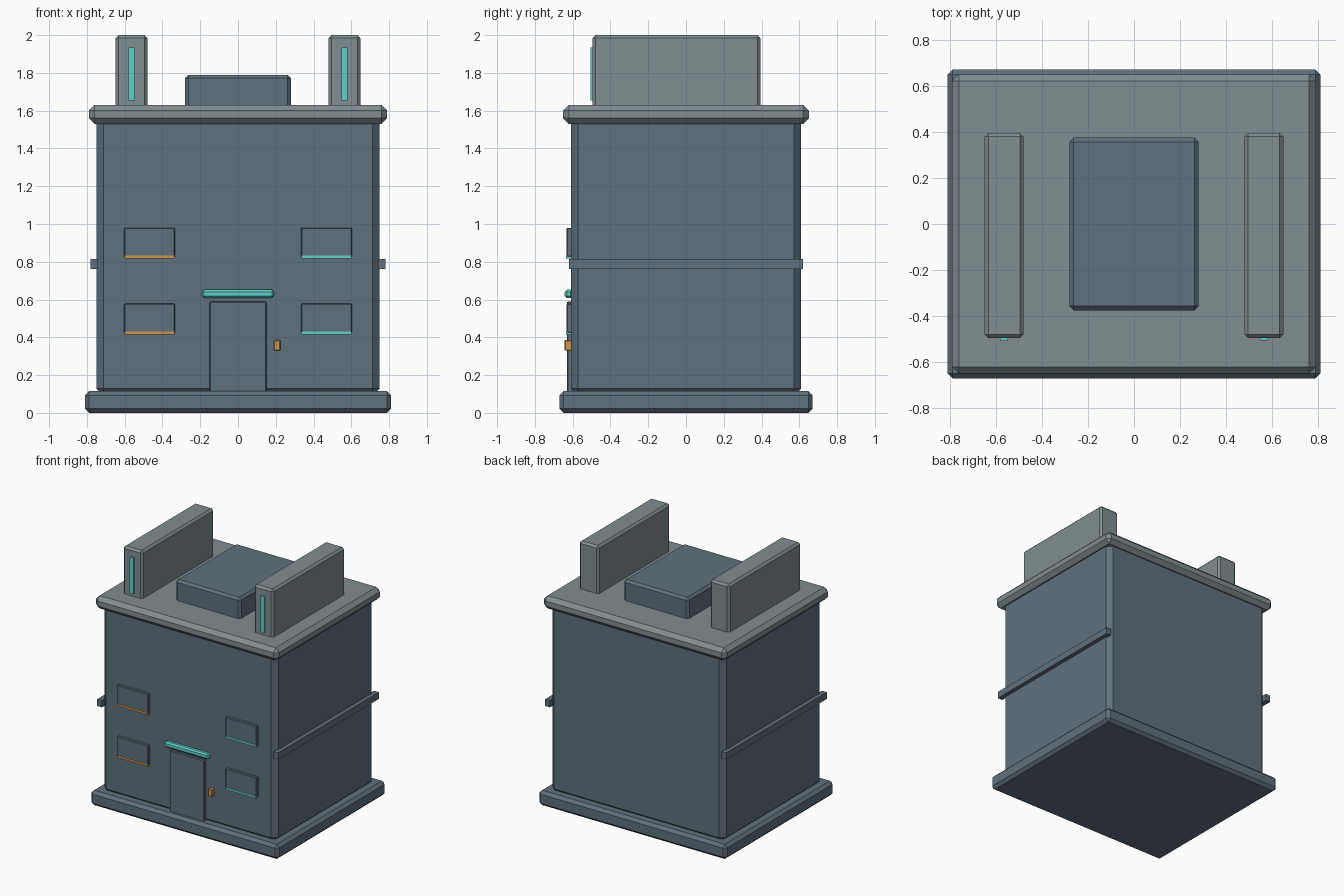
import bpy, bmesh
from mathutils import Vector

if "Cube" in bpy.data.objects:
    bpy.data.objects.remove(bpy.data.objects["Cube"])


def material(name, hex_colour):
    # sRGB hex converted to linear diffuse colour
    c = [int(hex_colour[i:i + 2], 16) / 255 for i in (0, 2, 4)]
    lin = [v / 12.92 if v <= 0.04045 else ((v + 0.055) / 1.055) ** 2.4 for v in c]
    m = bpy.data.materials.new(name)
    m.diffuse_color = (*lin, 1)
    m.use_nodes = True
    m.node_tree.nodes["Principled BSDF"].inputs["Base Color"].default_value = m.diffuse_color
    return m


SLATE = material("slate blue wall", "5F717E")
STONE = material("grey green roof", "808E91")
CYAN = material("cyan light", "5FD0C8")
AMBER = material("amber light", "CC9648")


def box(name, x, y, z, mat, bevel=0.0):
    """Chamfered box spanning the (min, max) ranges x, y, z."""
    bm = bmesh.new()
    bmesh.ops.create_cube(bm, size=1)
    lo, hi = Vector((x[0], y[0], z[0])), Vector((x[1], y[1], z[1]))
    for v in bm.verts:
        v.co = Vector([lo[i] + (hi[i] - lo[i]) * (v.co[i] + 0.5) for i in range(3)])
    if bevel:
        bmesh.ops.bevel(bm, geom=bm.edges[:], offset=bevel, segments=1,
                        affect='EDGES', profile=0.5)
    me = bpy.data.meshes.new(name)
    bm.to_mesh(me)
    bm.free()
    me.materials.append(mat)
    ob = bpy.data.objects.new(name, me)
    bpy.context.collection.objects.link(ob)
    return ob


# Main masses
box("base", (-0.81, 0.81), (-0.67, 0.67), (0, 0.115), SLATE, 0.022)
box("body", (-0.75, 0.75), (-0.61, 0.61), (0.093, 1.57), SLATE, 0.037)
box("roof_slab", (-0.79, 0.79), (-0.65, 0.65), (1.53, 1.63), STONE, 0.03)
box("roof_box", (-0.28, 0.28), (-0.375, 0.375), (1.60, 1.79), SLATE, 0.018)

# Door, canopy and door panel
box("door", (-0.15, 0.15), (-0.63, -0.59), (0.10, 0.59), SLATE, 0.005)
box("door_canopy", (-0.19, 0.19), (-0.642, -0.60), (0.608, 0.652), CYAN, 0.011)
box("door_panel", (0.19, 0.225), (-0.643, -0.60), (0.33, 0.385), AMBER, 0.004)

for side, s, glow in (("left", -1, AMBER), ("right", 1, CYAN)):
    def span(a, b):
        return tuple(sorted((s * a, s * b)))
    # Roof fins with a light strip on the front
    box(side + "_roof_fin", span(0.48, 0.648), (-0.495, 0.395), (1.60, 2.0), STONE, 0.016)
    box(side + "_fin_light", span(0.547, 0.581), (-0.506, -0.48), (1.653, 1.935), CYAN)
    # Belt band along the side wall
    box(side + "_side_band", span(0.74, 0.782), (-0.62, 0.62), (0.763, 0.815), SLATE)
    # Windows with glowing sills
    for row, z in (("lower", 0.415), ("upper", 0.817)):
        box(f"{side}_{row}_window", span(0.333, 0.603), (-0.632, -0.59),
            (z + 0.008, z + 0.163), SLATE, 0.005)
        box(f"{side}_{row}_sill", span(0.335, 0.601), (-0.634, -0.60), (z, z + 0.016), glow)
